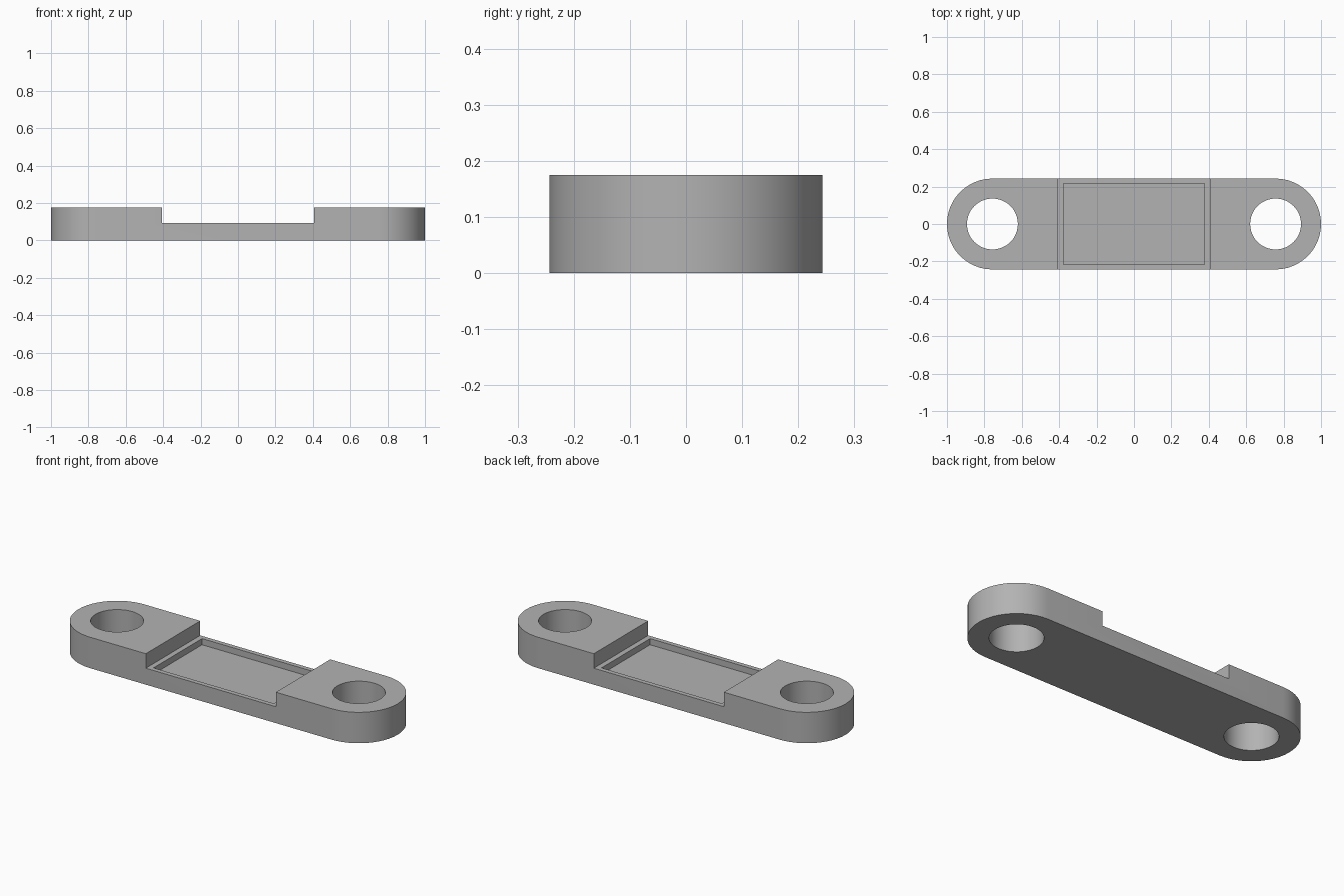
import bpy
import bmesh
from math import cos, sin, pi, radians

default = bpy.data.objects.get("Cube")
if default:
    bpy.data.objects.remove(default, do_unlink=True)

END_X, RADIUS, HOLE_R = 0.757, 0.243, 0.136
HEIGHT, STEP_Z, POCKET_Z = 0.175, 0.093, 0.058
STEP_X, POCKET_X, POCKET_Y = 0.407, 0.377, 0.217
SEGMENTS = 48

grey = bpy.data.materials.new("plain grey")
grey.use_nodes = True
colour = (0.45, 0.45, 0.45, 1)
grey.diffuse_color = colour
grey.node_tree.nodes["Principled BSDF"].inputs["Base Color"].default_value = colour


def prism(name, outline, z0, z1):
    """Extrude a counter-clockwise outline from z0 up to z1."""
    bm = bmesh.new()
    base = bm.faces.new([bm.verts.new((x, y, z0)) for x, y in outline])
    top = bmesh.ops.extrude_face_region(bm, geom=[base])
    verts = [v for v in top["geom"] if isinstance(v, bmesh.types.BMVert)]
    bmesh.ops.translate(bm, verts=verts, vec=(0, 0, z1 - z0))
    bmesh.ops.recalc_face_normals(bm, faces=bm.faces)
    mesh = bpy.data.meshes.new(name)
    bm.to_mesh(mesh)
    bm.free()
    mesh.materials.append(grey)
    obj = bpy.data.objects.new(name, mesh)
    bpy.context.collection.objects.link(obj)
    return obj


def arc(cx, radius, start, sweep, steps):
    angles = [start + sweep * i / steps for i in range(steps + 1)]
    return [(cx + radius * cos(a), radius * sin(a)) for a in angles]


def rectangle(x, y):
    return [(-x, -y), (x, -y), (x, y), (-x, y)]


# Round-ended bar
half = SEGMENTS // 2
link_bar = prism("link_bar", arc(END_X, RADIUS, -pi / 2, pi, half)
                 + arc(-END_X, RADIUS, pi / 2, pi, half), 0, HEIGHT)

# Lowered middle, shallow pocket and the two end holes
cutters = [
    prism("step_cutter", rectangle(STEP_X, 0.4), STEP_Z, 0.3),
    prism("pocket_cutter", rectangle(POCKET_X, POCKET_Y), POCKET_Z, 0.25),
]
for side, label in ((1, "left"), (-1, "right")):
    circle = arc(side * END_X, HOLE_R, 0, 2 * pi, SEGMENTS)[:-1]
    cutters.append(prism(label + "_hole_cutter", circle, -0.1, 0.3))

bpy.ops.object.select_all(action="DESELECT")
link_bar.select_set(True)
bpy.context.view_layer.objects.active = link_bar
for cutter in cutters:
    cutter.hide_render = True
    cut = link_bar.modifiers.new(cutter.name, "BOOLEAN")
    cut.operation = "DIFFERENCE"
    cut.solver = "EXACT"
    cut.object = cutter
    bpy.ops.object.modifier_apply(modifier=cut.name)
    bpy.data.objects.remove(cutter, do_unlink=True)

bpy.ops.object.shade_smooth_by_angle(angle=radians(30))
